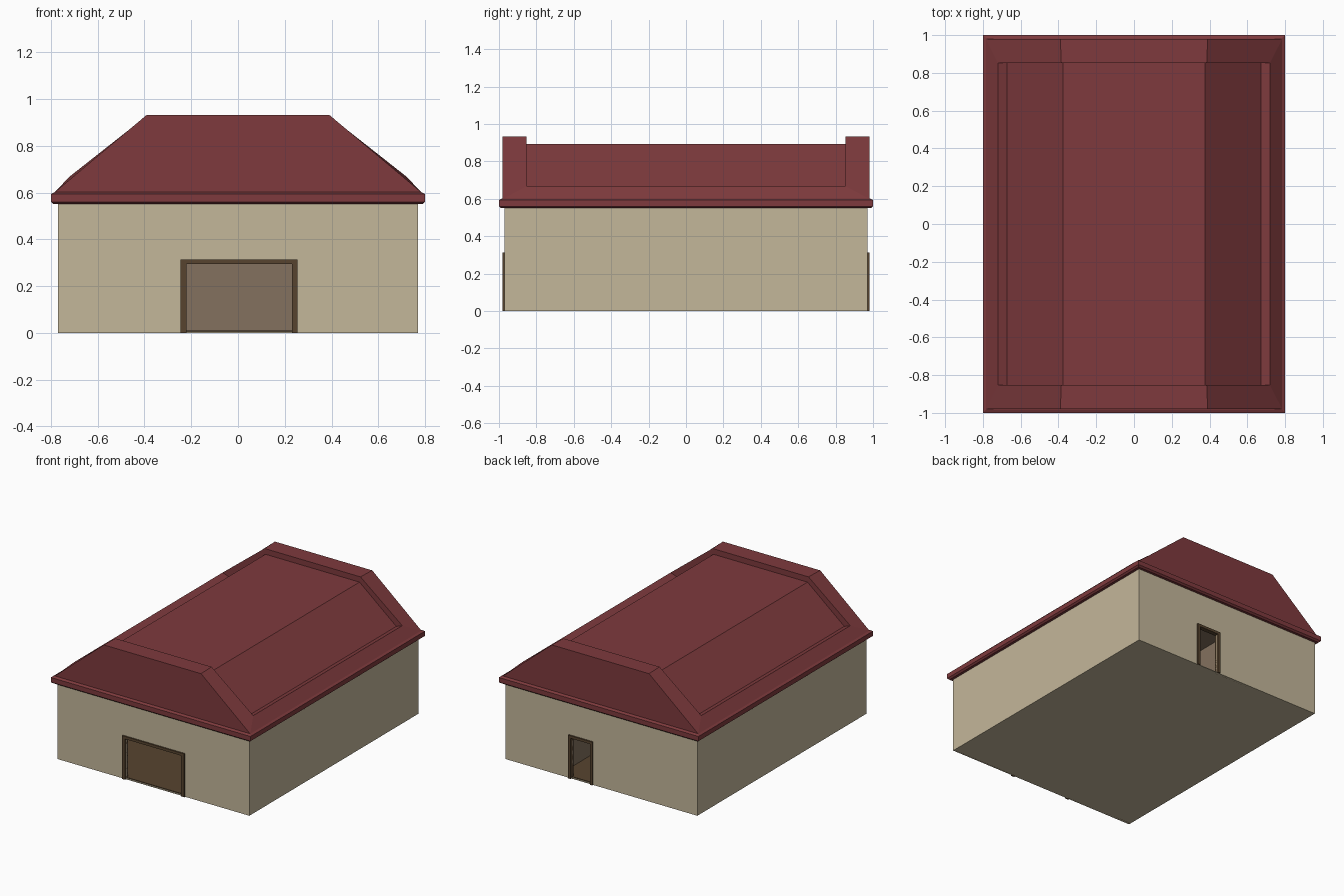
import bpy, bmesh

if "Cube" in bpy.data.objects:
    bpy.data.objects.remove(bpy.data.objects["Cube"])


def material(name, hex_colour):
    m = bpy.data.materials.new(name)
    lin = []
    for i in (0, 2, 4):
        c = int(hex_colour[i:i + 2], 16) / 255
        lin.append(c / 12.92 if c <= 0.04045 else ((c + 0.055) / 1.055) ** 2.4)
    m.diffuse_color = (*lin, 1)
    m.use_nodes = True
    m.node_tree.nodes["Principled BSDF"].inputs["Base Color"].default_value = m.diffuse_color
    return m


TAN = material("tan wall", "c4b79a")
RED = material("red roof", "7e3a3d")
WOOD = material("dark wood", "57442f")
TAUPE = material("taupe interior", "83715e")


def finish(name, bm, mat):
    bmesh.ops.recalc_face_normals(bm, faces=bm.faces)
    me = bpy.data.meshes.new(name)
    bm.to_mesh(me)
    bm.free()
    me.materials.append(mat)
    ob = bpy.data.objects.new(name, me)
    bpy.context.collection.objects.link(ob)
    return ob


def box(name, x0, x1, y0, y1, z0, z1, mat):
    bm = bmesh.new()
    bmesh.ops.create_cube(bm, size=1)
    for v in bm.verts:
        v.co.x = x1 if v.co.x > 0 else x0
        v.co.y = y1 if v.co.y > 0 else y0
        v.co.z = z1 if v.co.z > 0 else z0
    return finish(name, bm, mat)


def door_wall(name, xa, xb, y0, y1, d0, d1, top, ztop, mat):
    """Wall sheet across x with a doorway from d0 to d1, one clean solid."""
    outline = [(xa, 0), (d0, 0), (d0, top), (d1, top), (d1, 0), (xb, 0), (xb, ztop), (xa, ztop)]
    bm = bmesh.new()
    f = bm.faces.new([bm.verts.new((x, y0, z)) for x, z in outline])
    r = bmesh.ops.extrude_face_region(bm, geom=[f])
    for v in r["geom"]:
        if isinstance(v, bmesh.types.BMVert):
            v.co.y = y1
    return finish(name, bm, mat)


X, Y, H, CEIL = 0.77, 0.97, 0.55, 0.53
FRONT = (-0.22, 0.23)    # front opening
BACK = (0.085, 0.24)     # back opening
TOP = 0.295

# Outer walls and base
door_wall("front_wall", -X, X, -Y, -Y + 0.01, *FRONT, TOP, H, TAN)
door_wall("back_wall", -X, X, Y - 0.01, Y, *BACK, TOP, H, TAN)
for s, n in ((-1, "left"), (1, "right")):
    a, b = sorted((s * X, s * (X - 0.01)))
    box(n + "_wall", a, b, -Y + 0.01, Y - 0.01, 0, H, TAN)
box("base", -X, X, -Y, Y, 0, 0.005, TAN)

# Interior: floor, ceiling, wall lining and partitions
box("floor", -0.76, 0.76, -0.96, 0.96, 0.005, 0.01, WOOD)
box("ceiling", -0.76, 0.76, -0.96, 0.96, CEIL, CEIL + 0.01, TAUPE)
door_wall("front_lining", -0.76, 0.76, -0.96, -0.95, *FRONT, TOP, CEIL, TAUPE)
door_wall("back_lining", -0.76, 0.76, 0.95, 0.96, *BACK, TOP, CEIL, TAUPE)
for s, n in ((-1, "left"), (1, "right")):
    a, b = sorted((s * 0.76, s * 0.75))
    box(n + "_lining", a, b, -0.95, 0.95, 0.01, CEIL, TAUPE)
box("cross_partition", -0.75, 0.75, 0.40, 0.42, 0.01, CEIL, TAUPE)
box("hall_partition_right", 0.33, 0.35, 0.42, 0.95, 0.01, CEIL, TAUPE)
box("hall_partition_left", -0.25, -0.23, 0.42, 0.95, 0.01, CEIL, TAUPE)

# Door frames: jambs and lintel, slightly proud of the walls
for n, (d0, d1), w, y0, y1 in (("front", FRONT, 0.025, -0.98, -0.948),
                               ("back", BACK, 0.02, 0.948, 0.98)):
    door_wall(n + "_door_frame", d0 - w, d1 + w, y0, y1, d0, d1, TOP, TOP + 0.019, WOOD)

# Eave slab with chamfered top and bottom edges
bm = bmesh.new()
rings = []
for inset, z in ((0.012, 0.55), (0, 0.56), (0, 0.594), (0.018, 0.602)):
    x, y = 0.8 - inset, 1 - inset
    rings.append([bm.verts.new(p) for p in ((-x, -y, z), (x, -y, z), (x, y, z), (-x, y, z))])
for a, b in zip(rings, rings[1:]):
    for i in range(4):
        j = (i + 1) % 4
        bm.faces.new((a[i], a[j], b[j], b[i]))
bm.faces.new(rings[0])
bm.faces.new(rings[-1])
finish("eave", bm, RED)

# Roof: raised gable parapets and side rails around a sunken roof panel
outer = [(0.785, 0.6), (0.39, 0.932)]
rim = [(0.72, 0.668), (0.385, 0.932)]
sunk = [(0.672, 0.65), (0.377, 0.892)]
bm = bmesh.new()
V = {}
for key, prof, y in (("o", outer, 0.98), ("r", rim, 0.853), ("s", sunk, 0.853)):
    for i, (x, z) in enumerate(prof):
        for sx in (-1, 1):
            for sy in (-1, 1):
                V[key, i, sx, sy] = bm.verts.new((sx * x, sy * y, z))


def face(*keys):
    bm.faces.new([V[k] for k in keys])


for sy in (-1, 1):
    # gable end, parapet top, inner cheek above the ridge
    face(("o", 0, -1, sy), ("o", 0, 1, sy), ("o", 1, 1, sy), ("o", 1, -1, sy))
    face(("o", 1, -1, sy), ("o", 1, 1, sy), ("r", 1, 1, sy), ("r", 1, -1, sy))
    face(("r", 1, -1, sy), ("r", 1, 1, sy), ("s", 1, 1, sy), ("s", 1, -1, sy))
    for sx in (-1, 1):
        # parapet slope and inner cheek along the slope
        face(("o", 0, sx, sy), ("o", 1, sx, sy), ("r", 1, sx, sy), ("r", 0, sx, sy))
        face(("r", 0, sx, sy), ("r", 1, sx, sy), ("s", 1, sx, sy), ("s", 0, sx, sy))
for sx in (-1, 1):
    # side rail, ledge and sunken slope
    for a, b in ((("o", 0), ("r", 0)), (("r", 0), ("s", 0)), (("s", 0), ("s", 1))):
        face((*a, sx, -1), (*a, sx, 1), (*b, sx, 1), (*b, sx, -1))
face(("s", 1, -1, -1), ("s", 1, 1, -1), ("s", 1, 1, 1), ("s", 1, -1, 1))
face(("o", 0, -1, -1), ("o", 0, 1, -1), ("o", 0, 1, 1), ("o", 0, -1, 1))
finish("roof", bm, RED)
